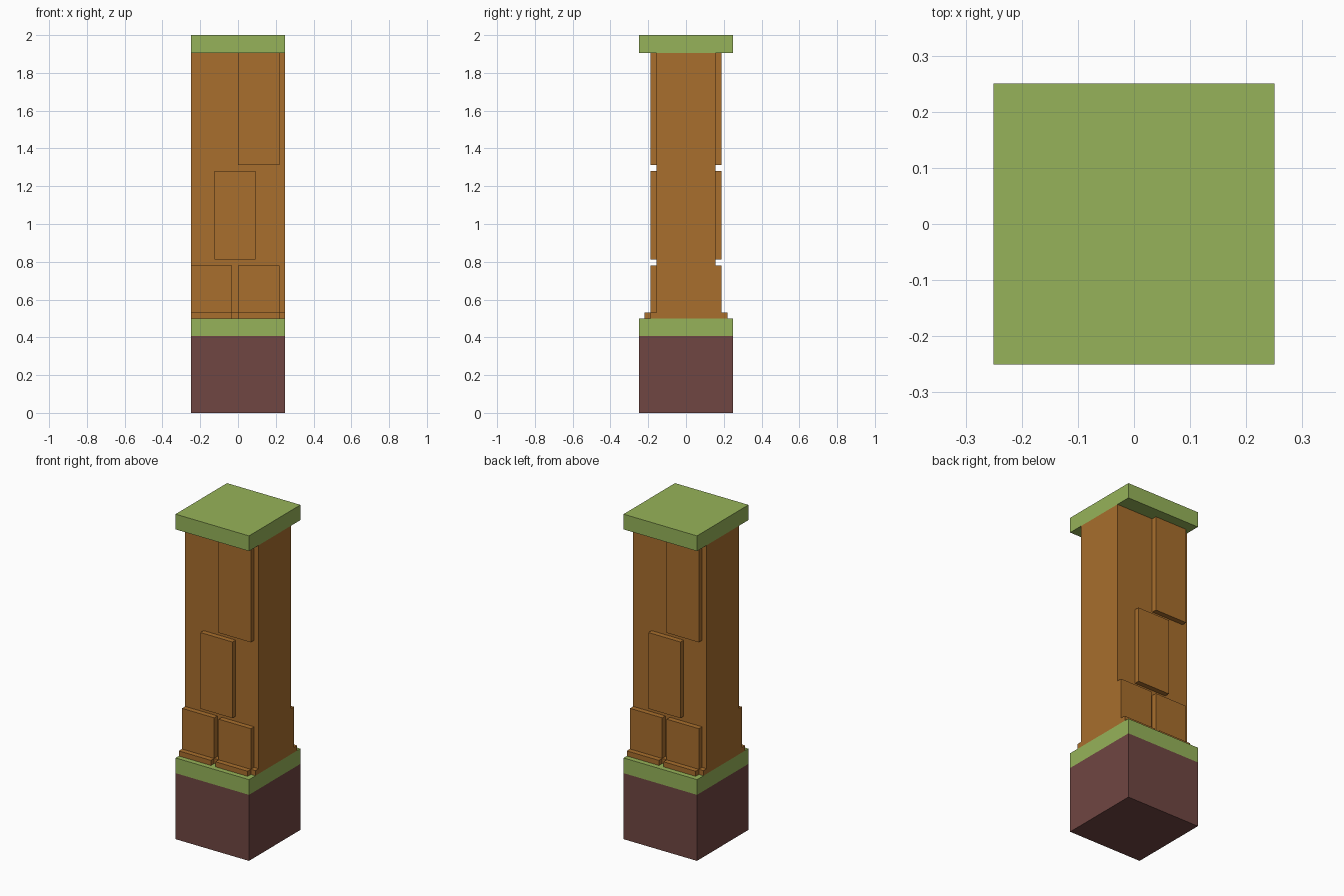
import bpy

if "Cube" in bpy.data.objects:
    bpy.data.objects.remove(bpy.data.objects["Cube"])

U = 1 / 32  # every part sits on this grid


def material(name, rgb):
    mat = bpy.data.materials.new(name)
    mat.use_nodes = True
    mat.diffuse_color = (*rgb, 1)
    mat.node_tree.nodes["Principled BSDF"].inputs["Base Color"].default_value = (*rgb, 1)
    return mat


grass = material("grass green", (0.305, 0.45, 0.10))
soil = material("soil brown", (0.162, 0.061, 0.054))
clay = material("clay orange", (0.392, 0.156, 0.026))


def block(name, x, y, z, mat):
    """Box between the (low, high) grid limits on each axis."""
    limits = (x, y, z)
    bpy.ops.mesh.primitive_cube_add(size=1)
    obj = bpy.context.object
    obj.name = name
    for v in obj.data.vertices:
        v.co = [U * (hi if c > 0 else lo) for c, (lo, hi) in zip(v.co, limits)]
    obj.data.materials.append(mat)
    return obj


def both_faces(name, x, depth, z):
    """Slab on the front wall, and the same turned half round on the back."""
    block("front_" + name, x, (-depth, -5), z, clay)
    block("back_" + name, (-x[1], -x[0]), (5, depth), z, clay)


# Ground, column and cap
full = (-8, 8)
block("soil_base", full, full, (0, 13), soil)
block("lower_grass", full, full, (13, 16), grass)
block("column", full, (-5, 5), (16, 61), clay)
block("grass_cap", full, full, (61, 64), grass)

# Raised stone slabs
both_faces("top_slab", (0, 7), 6, (42, 61))
both_faces("middle_slab", (-4, 3), 6, (26, 41))
both_faces("lower_slab_a", (-8, -1), 6, (16, 25))
both_faces("lower_slab_b", (0, 7), 6, (16, 25))

# Stepped footing that follows the slabs
both_faces("footing_a", (-8, -1), 7, (16, 17))
both_faces("footing_b", (0, 7), 7, (16, 17))
both_faces("footing_gap", (-1, 0), 6, (16, 17))
both_faces("footing_corner", (7, 8), 6, (16, 17))
